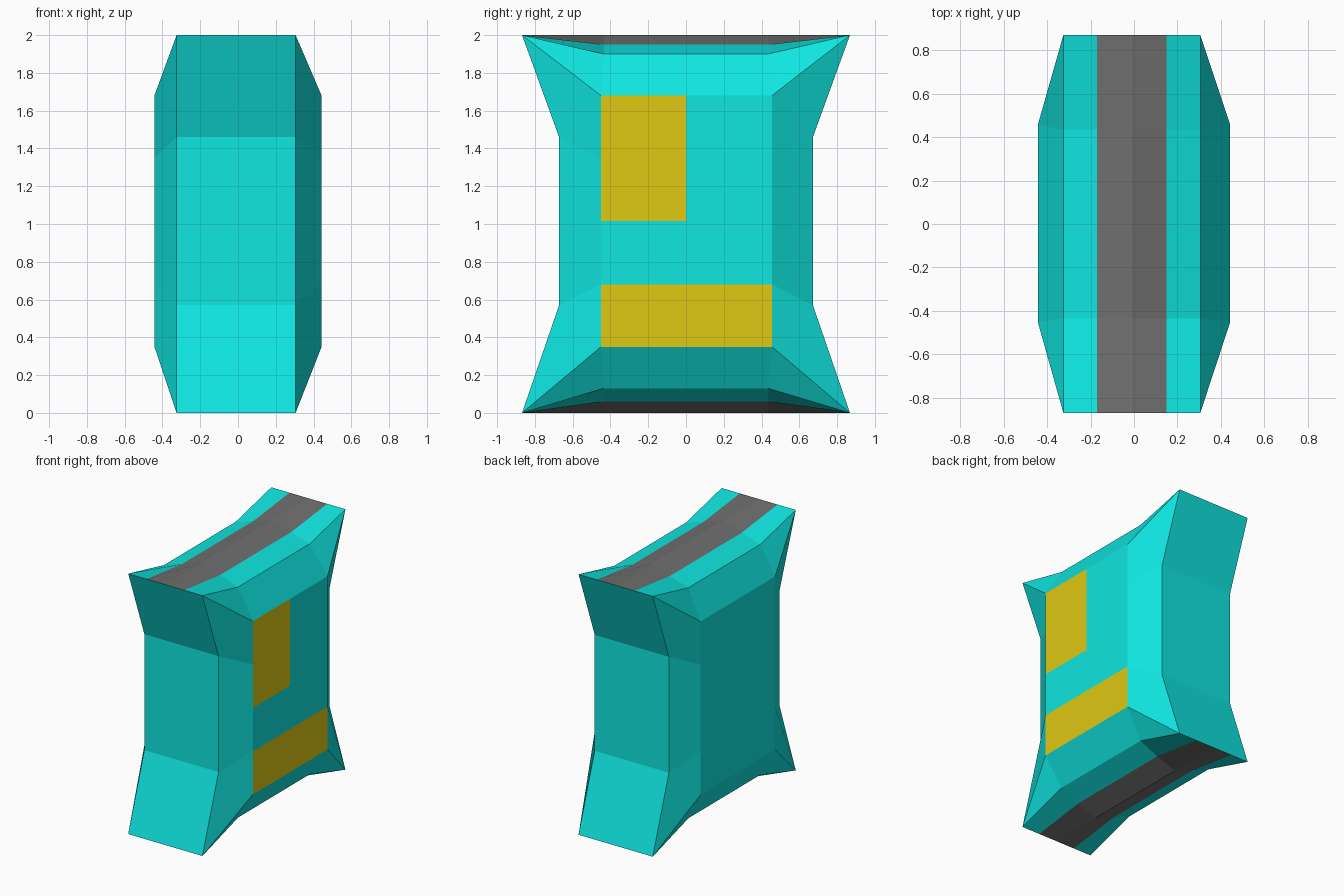
import bpy, bmesh

if "Cube" in bpy.data.objects:
    bpy.data.objects.remove(bpy.data.objects["Cube"])

TEAL, GOLD, GREY = 0, 1, 2
COLORS = [("teal", (0.005, 0.79, 0.75, 1)),
          ("gold", (0.74, 0.58, 0.006, 1)),
          ("dark_grey", (0.16, 0.16, 0.16, 1))]

bm = bmesh.new()


def patch(rows, pick=lambda i, j: TEAL):
    """Skin a grid of points with quads; repeated points collapse to triangles."""
    for i in range(len(rows) - 1):
        for j in range(len(rows[0]) - 1):
            quad = [rows[i][j], rows[i][j + 1], rows[i + 1][j + 1], rows[i + 1][j]]
            pts = list(dict.fromkeys(quad))
            face = bm.faces.new([bm.verts.new(p) for p in pts])
            face.material_index = pick(i, j)


XS = [-0.325, -0.17, -0.01, 0.15, 0.305]        # stripes across the body
END = [(0.868, 0), (0.672, 0.57), (0.672, 1.46), (0.868, 2)]   # pinched end profile
PANEL_Y = [-0.45, 0.0, 0.455]
PANEL_Z = [0.35, 0.68, 1.015, 1.35, 1.68]
RIM_Y = [-0.868, -0.435, 0.435, 0.868]
TOP_Z = [1.90, 1.95, 2.0, 1.95, 1.90]           # ridge section, top
BOTTOM_Z = [0.13, 0.06, 0.0, 0.06, 0.13]        # ridge section, bottom

# Front and back ends
for s in (-1, 1):
    patch([[(x, s * y, z) for x in XS] for y, z in END])

# Top and bottom with a grey ridge stripe
for level, section in ((2.0, TOP_Z), (0.0, BOTTOM_Z)):
    rows = []
    for k, y in enumerate(RIM_Y):
        zs = section if k in (1, 2) else [level] * 5
        rows.append([(x, y, z) for x, z in zip(XS, zs)])
    patch(rows, lambda i, j: GREY if j in (1, 2) else TEAL)

# Left and right sides: flat panel and the bevelled frame around it
for s, rim_x in ((-1, XS[0]), (1, XS[-1])):
    px = 0.4425 * s

    def gold(i, j, s=s):
        return GOLD if s > 0 and (i == 0 or (i >= 2 and j == 0)) else TEAL

    patch([[(px, y, z) for y in PANEL_Y] for z in PANEL_Z], gold)
    for sy, py in ((-1, PANEL_Y[0]), (1, PANEL_Y[-1])):
        patch([[(rim_x, sy * y, z) for y, z in END],
               [(px, py, z) for z in (0.35, 0.68, 1.35, 1.68)]])
    for level, inner, pz in ((2.0, TOP_Z[0], 1.68), (0.0, BOTTOM_Z[0], 0.35)):
        patch([[(rim_x, y, z) for y, z in zip(RIM_Y, (level, inner, inner, level))],
               [(px, y, pz) for y in (-0.45, -0.45, 0.455, 0.455)]])

bmesh.ops.remove_doubles(bm, verts=bm.verts, dist=0.0005)
bmesh.ops.recalc_face_normals(bm, faces=bm.faces)

mesh = bpy.data.meshes.new("body")
bm.to_mesh(mesh)
bm.free()
for name, color in COLORS:
    mat = bpy.data.materials.new(name)
    mat.diffuse_color = color
    mat.use_nodes = True
    mat.node_tree.nodes["Principled BSDF"].inputs["Base Color"].default_value = mat.diffuse_color
    mesh.materials.append(mat)
body = bpy.data.objects.new("body", mesh)
bpy.context.collection.objects.link(body)
